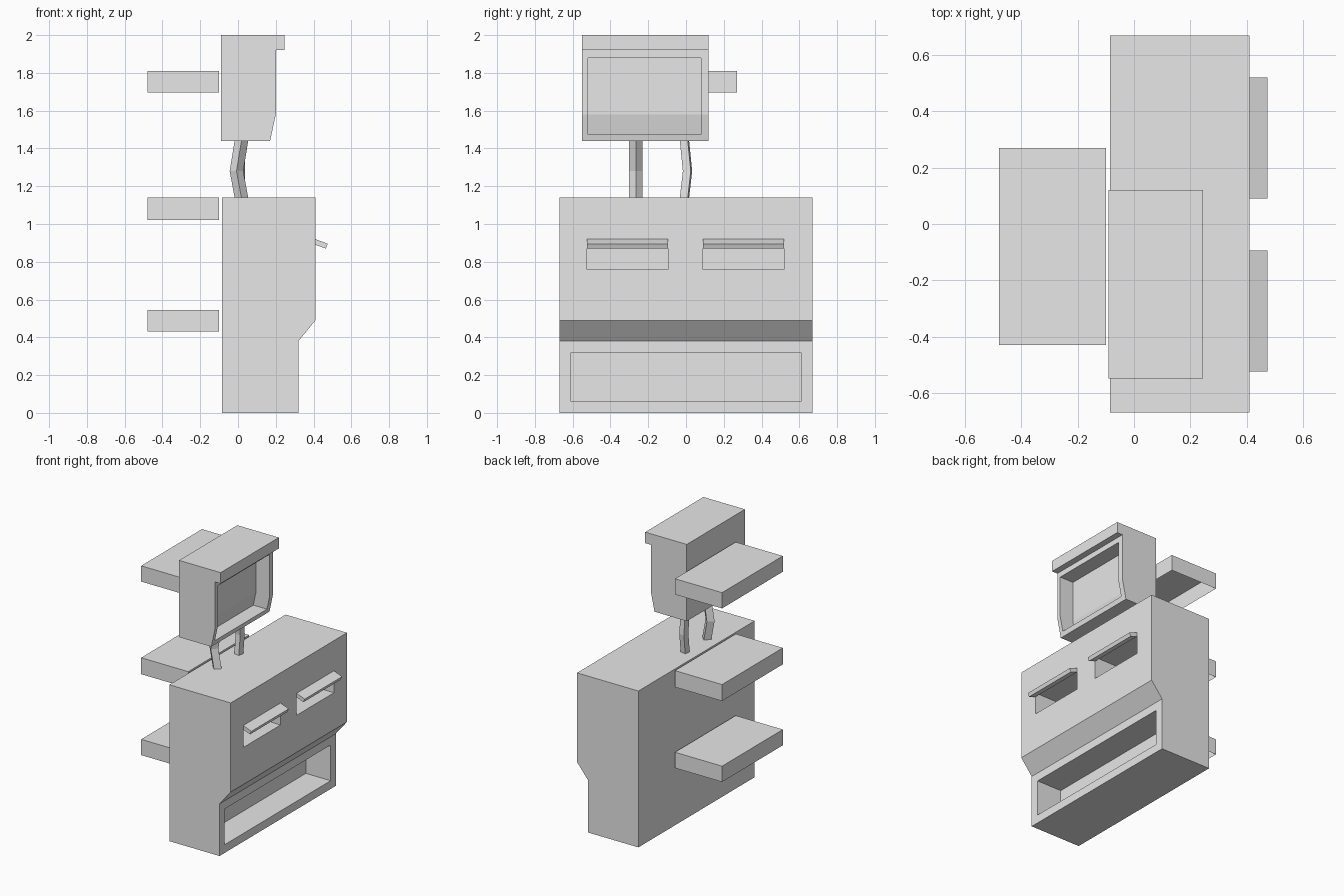
import bpy
import bmesh
from math import radians
from mathutils import Matrix, Vector

cube = bpy.data.objects.get("Cube")
if cube:
    bpy.data.objects.remove(cube, do_unlink=True)

grey = bpy.data.materials.new("plain_grey")
grey.use_nodes = True
colour = (0.8, 0.8, 0.8, 1)
grey.diffuse_color = colour
grey.node_tree.nodes["Principled BSDF"].inputs["Base Color"].default_value = colour


def finish(name, bm):
    mesh = bpy.data.meshes.new(name)
    bm.to_mesh(mesh)
    bm.free()
    mesh.materials.append(grey)
    obj = bpy.data.objects.new(name, mesh)
    bpy.context.collection.objects.link(obj)
    return obj


def prism(profile, y0, y1):
    """Extrude an x-z profile along y."""
    bm = bmesh.new()
    near = [bm.verts.new((x, y0, z)) for x, z in profile]
    far = [bm.verts.new((x, y1, z)) for x, z in profile]
    bm.faces.new(near)
    bm.faces.new(far[::-1])
    for i in range(len(profile)):
        j = (i + 1) % len(profile)
        bm.faces.new((near[i], far[i], far[j], near[j]))
    bmesh.ops.recalc_face_normals(bm, faces=bm.faces[:])
    return bm


def recess(bm, y0, y1, z0, z1, depth):
    """Cut a window into the +x side and push it inwards."""
    for axis, value in ((1, y0), (1, y1), (2, z0), (2, z1)):
        normal = Vector((0, 0, 0))
        normal[axis] = 1
        bmesh.ops.bisect_plane(bm, geom=bm.verts[:] + bm.edges[:] + bm.faces[:],
                               plane_co=normal * value, plane_no=normal)
    bm.normal_update()
    window = []
    for f in bm.faces:
        c = f.calc_center_median()
        if f.normal.x > 0.5 and y0 < c.y < y1 and z0 < c.z < z1:
            window.append(f)
    result = bmesh.ops.extrude_face_region(bm, geom=window)["geom"]
    moved = [v for v in result if isinstance(v, bmesh.types.BMVert)]
    bmesh.ops.translate(bm, verts=moved, vec=(-depth, 0, 0))
    leftover = [f for f in window if f.is_valid]
    if leftover:
        bmesh.ops.delete(bm, geom=leftover, context='FACES_ONLY')
    bm.normal_update()


# Cabinet body with a stepped front, a low bin and two slots
slots = ((-0.525, -0.095), (0.09, 0.52))
body = prism([(-0.085, 0), (0.32, 0), (0.32, 0.38), (0.41, 0.49),
              (0.41, 1.14), (-0.085, 1.14)], -0.67, 0.67)
recess(body, -0.61, 0.61, 0.06, 0.32, 0.2)
for y0, y1 in slots:
    recess(body, y0, y1, 0.76, 0.92, 0.2)
finish("cabinet_body", body)

# Tilted flaps over the slots
for side, (y0, y1) in zip(("right", "left"), slots):
    finish("slot_flap_" + side,
           prism([(0.41, 0.92), (0.475, 0.895), (0.465, 0.87), (0.41, 0.89)], y0, y1))

# Screen housing with an overhanging hood
screen = prism([(-0.09, 1.44), (0.17, 1.44), (0.2, 1.58), (0.2, 1.92),
                (0.245, 1.92), (0.245, 2), (-0.09, 2)], -0.55, 0.12)
recess(screen, -0.52, 0.08, 1.475, 1.88, 0.11)
finish("screen_housing", screen)


# Bent square posts under the screen
def post(name, x, y, radius, turn, bend):
    bm = bmesh.new()
    place = Matrix.Translation((x, y, 1.29)) @ Matrix.Rotation(radians(turn), 4, 'Z')
    bmesh.ops.create_cone(bm, cap_ends=True, segments=4, radius1=radius,
                          radius2=radius, depth=0.3, matrix=place)
    cut = bmesh.ops.bisect_plane(bm, geom=bm.verts[:] + bm.edges[:] + bm.faces[:],
                                 plane_co=(0, 0, 1.28), plane_no=(0, 0, 1))
    middle = [v for v in cut["geom_cut"] if isinstance(v, bmesh.types.BMVert)]
    bmesh.ops.translate(bm, verts=middle, vec=bend)
    finish(name, bm)


post("screen_post_front", 0.018, -0.266, 0.036, 0, (-0.026, 0, 0))
post("screen_post_back", 0.012, -0.008, 0.03, 35, (0, 0.016, 0))

# Rear shelves, hollow and open underneath
for name, z0, z1 in (("low", 0.43, 0.545), ("middle", 1.02, 1.14), ("high", 1.695, 1.81)):
    shelf = prism([(-0.48, z0), (-0.1, z0), (-0.1, z1), (-0.48, z1)], -0.43, 0.27)
    base = [f for f in shelf.faces if f.normal.z < -0.5]
    bmesh.ops.delete(shelf, geom=base, context='FACES_ONLY')
    finish("shelf_" + name, shelf)
